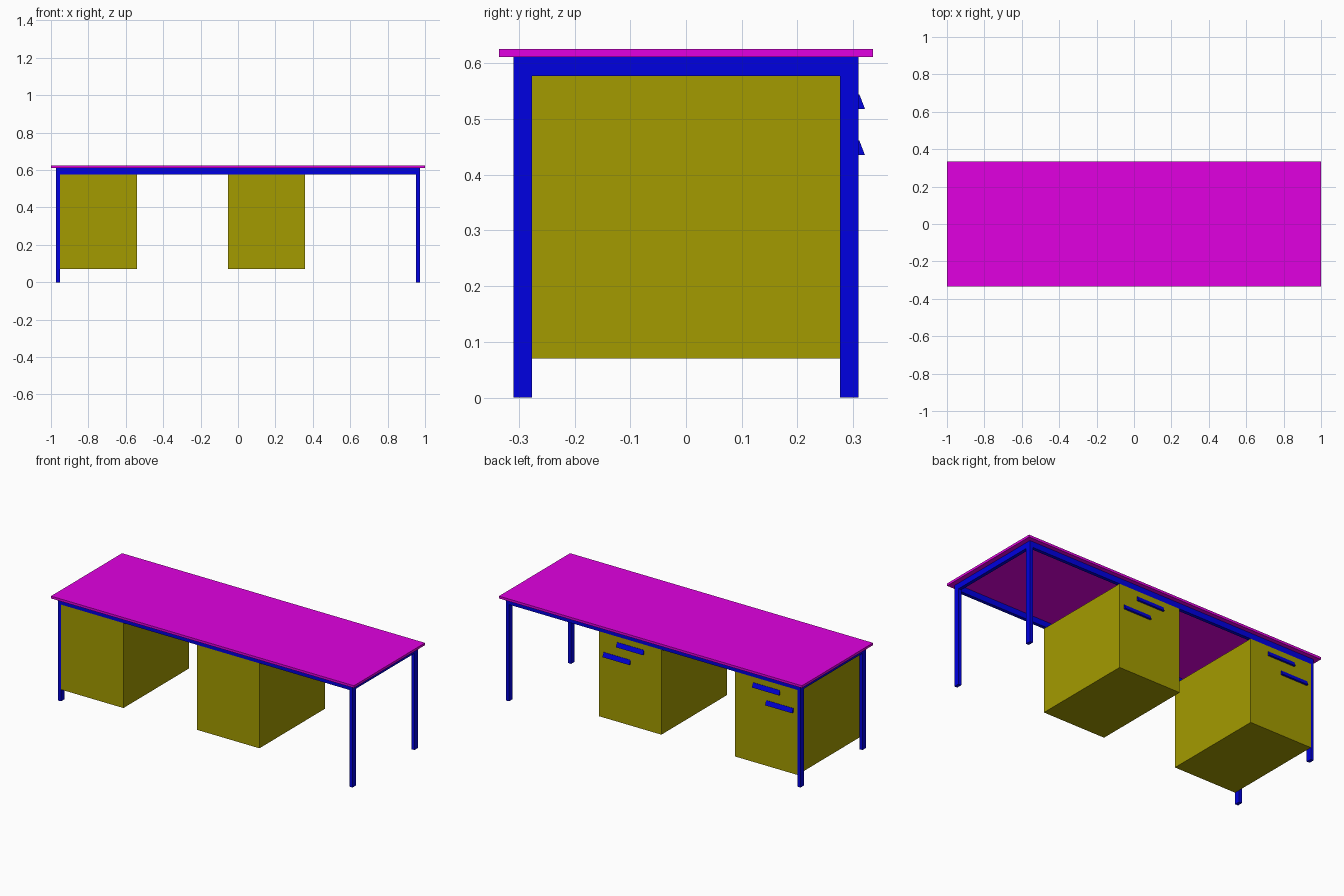
import bpy

if "Cube" in bpy.data.objects:
    bpy.data.objects.remove(bpy.data.objects["Cube"])


def material(name, color):
    m = bpy.data.materials.new(name)
    m.diffuse_color = color
    m.use_nodes = True
    m.node_tree.nodes["Principled BSDF"].inputs["Base Color"].default_value = m.diffuse_color
    return m


MAGENTA = material("top_magenta", (0.75, 0.0, 0.75, 1))
BLUE = material("frame_blue", (0.0, 0.0, 0.75, 1))
OLIVE = material("cabinet_olive", (0.37, 0.33, 0.0, 1))


def add_mesh(name, verts, faces, mat):
    me = bpy.data.meshes.new(name)
    me.from_pydata(verts, [], faces)
    me.materials.append(mat)
    ob = bpy.data.objects.new(name, me)
    bpy.context.collection.objects.link(ob)
    return ob


def box(name, x, y, z, mat):
    verts = [(a, b, c) for a in x for b in y for c in z]
    faces = [(0, 1, 3, 2), (4, 6, 7, 5), (0, 4, 5, 1),
             (2, 3, 7, 6), (0, 2, 6, 4), (1, 5, 7, 3)]
    return add_mesh(name, verts, faces, mat)


def span(a, b, sign):
    return sorted((a * sign, b * sign))


def handle(name, cx, z):
    # Wedge profile in y/z, extruded along x
    profile = [(0.309, z), (0.321, z), (0.311, z + 0.026), (0.309, z + 0.026)]
    verts = [(cx + dx, y, h) for dx in (-0.089, 0.089) for y, h in profile]
    faces = [(3, 2, 1, 0), (4, 5, 6, 7)]
    faces += [(i, (i + 1) % 4, (i + 1) % 4 + 4, i + 4) for i in range(4)]
    add_mesh(name, verts, faces, BLUE)


X_OUT, X_IN = 0.972, 0.952
Y_OUT, Y_IN = 0.309, 0.276
Z_RAIL, Z_TOP = 0.577, 0.611

# Table top
box("table_top", (-1, 1), (-0.335, 0.335), (Z_TOP, 0.625), MAGENTA)

# Legs and end rails
for sx, side in ((-1, "left"), (1, "right")):
    xs = span(X_IN, X_OUT, sx)
    for sy, end in ((-1, "front"), (1, "back")):
        box(f"{end}_{side}_leg", xs, span(Y_IN, Y_OUT, sy), (0, Z_TOP), BLUE)
    box(f"{side}_end_rail", xs, (-Y_IN, Y_IN), (Z_RAIL, Z_TOP), BLUE)

# Long rails
for sy, end in ((-1, "front"), (1, "back")):
    box(f"{end}_rail", (-X_IN, X_IN), span(0.289, Y_OUT, sy), (Z_RAIL, Z_TOP), BLUE)

# Drawer cabinets with two handles; the lower one is set to the outer side
for cx, shift, side in ((-0.746, -0.09, "left"), (0.152, 0.086, "middle")):
    box(f"{side}_cabinet", (cx - 0.206, cx + 0.206), (-Y_OUT, Y_OUT), (0.07, Z_RAIL), OLIVE)
    handle(f"{side}_upper_handle", cx - 0.003, 0.518)
    handle(f"{side}_lower_handle", cx + shift, 0.435)
